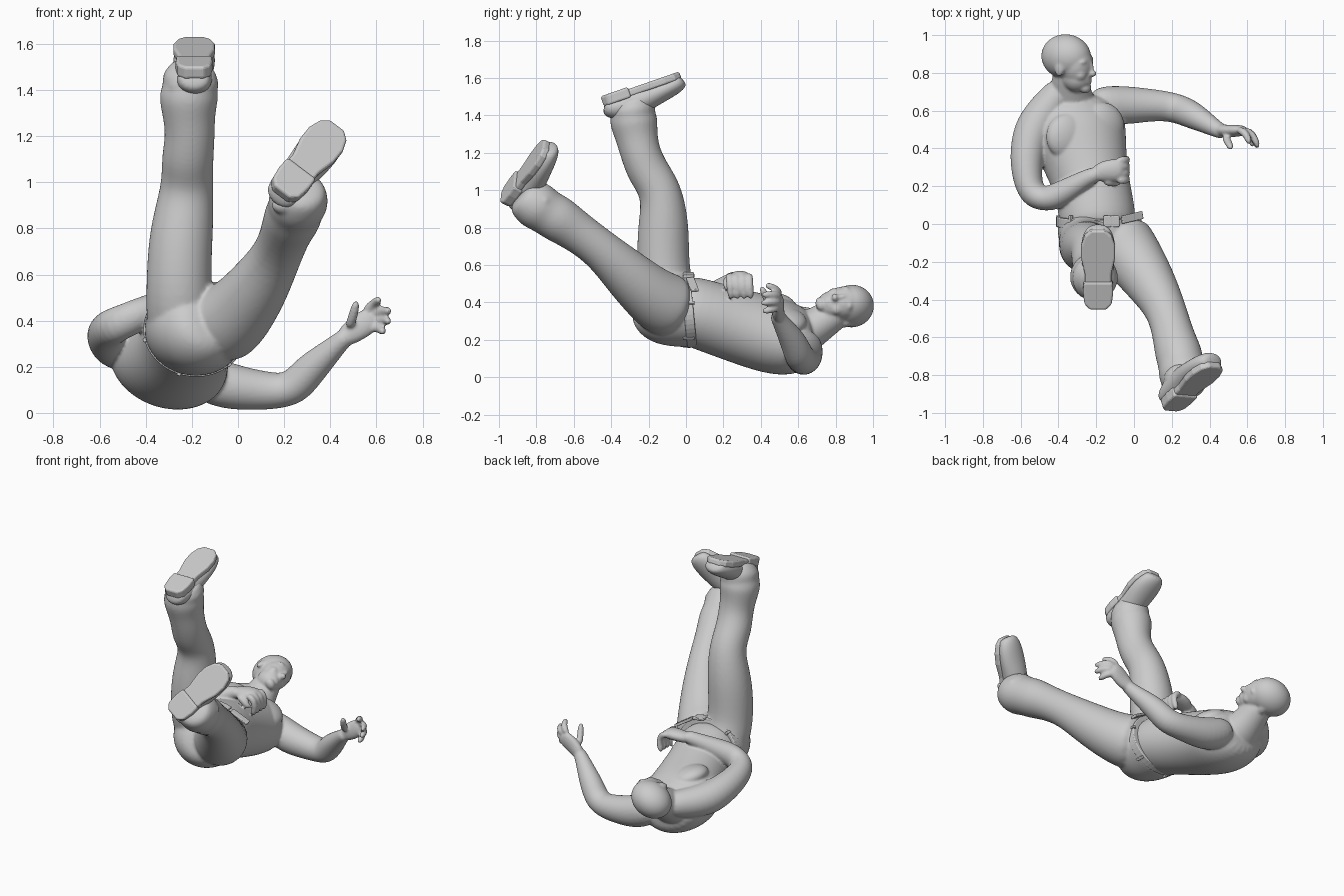
import bpy, bmesh, math
from mathutils import Vector, Matrix

default_cube = bpy.data.objects.get("Cube")
if default_cube:
    bpy.data.objects.remove(default_cube, do_unlink=True)


def finish(bm, name, subdivisions=0, voxel=0, bevel=0, smooth=True):
    """Turn a bmesh into an object and add its modifiers."""
    bmesh.ops.recalc_face_normals(bm, faces=bm.faces[:])
    mesh = bpy.data.meshes.new(name)
    bm.to_mesh(mesh)
    bm.free()
    for poly in mesh.polygons:
        poly.use_smooth = smooth
    obj = bpy.data.objects.new(name, mesh)
    bpy.context.collection.objects.link(obj)
    if subdivisions:
        sub = obj.modifiers.new("Subdivision", 'SUBSURF')
        sub.levels = sub.render_levels = subdivisions
    if voxel:
        remesh = obj.modifiers.new("Blend", 'REMESH')
        remesh.mode = 'VOXEL'
        remesh.voxel_size = voxel
        remesh.use_smooth_shade = True
        relax = obj.modifiers.new("Relax", 'SMOOTH')
        relax.factor = 0.5
        relax.iterations = 6
    if bevel:
        edge = obj.modifiers.new("Bevel", 'BEVEL')
        edge.width = bevel
        edge.segments = 3
    return obj


def loft(bm, sections, side=(1, 0, 0), end_side=None, segments=14):
    """Sweep ellipses (x, y, z, half width, half depth) along a path."""
    centres = [Vector(s[:3]) for s in sections]
    start, end = Vector(side), Vector(end_side or side)
    rings, last = [], len(sections) - 1
    for i, section in enumerate(sections):
        tangent = (centres[min(i + 1, last)] - centres[max(i - 1, 0)]).normalized()
        across = start.lerp(end, i / last)
        across = (across - tangent * across.dot(tangent)).normalized()
        depth = tangent.cross(across)
        width, thick = section[3], section[-1]
        ring = []
        for k in range(segments):
            angle = math.tau * k / segments
            offset = across * math.cos(angle) * width + depth * math.sin(angle) * thick
            ring.append(bm.verts.new(centres[i] + offset))
        rings.append(ring)
    for low, high in zip(rings, rings[1:]):
        for k in range(segments):
            n = (k + 1) % segments
            bm.faces.new((low[k], low[n], high[n], high[k]))
    bm.faces.new(rings[0][::-1])
    bm.faces.new(rings[-1])


def ellipsoid(bm, centre, radii, frame=Matrix.Identity(4)):
    matrix = frame @ Matrix.Translation(centre) @ Matrix.Diagonal((*radii, 1))
    bmesh.ops.create_uvsphere(bm, u_segments=18, v_segments=12, radius=1, matrix=matrix)


def axes(origin, x, y, z):
    """Local frame from three axis directions."""
    frame = Matrix((x, y, z)).transposed().to_4x4()
    frame.translation = origin
    return frame


def box(bm, matrix, size):
    bmesh.ops.create_cube(bm, size=1, matrix=matrix @ Matrix.Diagonal((*size, 1)))


# Bare upper body, blended into one skin
skin = bmesh.new()
waist_side, chest_side = Vector((1, .05, -.1)), Vector((.87, .28, -.38)).normalized()
loft(skin, [(-.19, -.06, .375, .19, .17), (-.19, .03, .355, .208, .188),
            (-.222, .2, .298, .2, .193), (-.265, .36, .25, .232, .203),
            (-.305, .5, .215, .275, .206), (-.315, .6, .202, .24, .18),
            (-.32, .69, .215, .16, .13)], waist_side, chest_side, 24)
spine = Vector((-.25, .92, .1))
spine = (spine - chest_side * spine.dot(chest_side)).normalized()
chest = axes((-.3, .47, .225), chest_side, spine, chest_side.cross(spine))
for s in (-1, 1):
    ellipsoid(skin, (s * .1, .02, .118), (.13, .13, .066), chest)  # pectoral

# Neck
loft(skin, [(-.325, .57, .2, .17, .13), (-.335, .66, .25, .125, .11),
            (-.34, .75, .31, .1, .095), (-.34, .86, .38, .08, .08)])

# Arms, each starting at the neck muscle
loft(skin, [(-.36, .74, .29, .075), (-.43, .65, .28, .095), (-.53, .515, .285, .112),
            (-.57, .38, .33, .094), (-.568, .24, .36, .082), (-.53, .14, .382, .081),
            (-.44, .13, .42, .078), (-.34, .185, .465, .065), (-.24, .25, .518, .045),
            (-.18, .27, .535, .042)], side=(.3, .2, 1))
loft(skin, [(-.24, .64, .2, .09), (-.08, .627, .12, .11), (.06, .63, .1, .092),
            (.17, .625, .094, .081), (.245, .607, .108, .08), (.31, .577, .185, .075),
            (.38, .537, .25, .059), (.45, .495, .315, .042), (.48, .485, .34, .04)],
     side=(0, 1, .2))

# Hands: palm, then fingers as base, knuckle and tip
loft(skin, [(.44, .5, .31, .038, .034), (.5, .49, .355, .056, .034),
            (.55, .495, .39, .06, .032), (.595, .495, .42, .048, .024)], (-.5, .1, .8))
loft(skin, [(-.22, .26, .52, .04, .034), (-.16, .28, .53, .058, .037),
            (-.1, .285, .535, .064, .038), (-.05, .285, .53, .056, .03)], (-.2, 1, .1))
left_fingers = [((.55, .5, .44), (.592, .485, .475), (.615, .42, .495)),
                ((.57, .5, .425), (.63, .48, .445), (.66, .4, .44)),
                ((.585, .5, .4), (.638, .47, .405), (.655, .395, .395)),
                ((.58, .495, .375), (.62, .47, .365), (.63, .405, .35)),
                ((.48, .47, .37), (.5, .43, .42), (.515, .4, .49))]
for finger in left_fingers:
    loft(skin, [(*p, r) for p, r in zip(finger, (.023, .021, .018))], (.3, .5, .8))
for i in range(4):
    y = .232 + .035 * i
    loft(skin, [(-.09, y, .545, .023), (-.045, y, .53, .022),
                (-.035, y + .005, .475, .02), (-.055, y + .01, .415, .017)], (0, 1, 0))
loft(skin, [(-.16, .23, .53, .026), (-.11, .215, .51, .023), (-.07, .225, .465, .019)])

# Head in its own frame: left, forward, up
up = Vector((0, .97, .2)).normalized()
forward = Vector((.9, -.06, .4))
forward = (forward - up * forward.dot(up)).normalized()
head = axes((-.345, .855, .38), up.cross(forward), forward, up)
ellipsoid(skin, (0, -.015, .03), (.112, .14, .12), head)      # skull
ellipsoid(skin, (0, .045, -.01), (.092, .09, .115), head)     # face
ellipsoid(skin, (0, .045, -.075), (.078, .085, .08), head)    # jaw
ellipsoid(skin, (0, .095, -.13), (.04, .032, .028), head)     # chin
ellipsoid(skin, (0, .127, -.025), (.014, .018, .045), head)   # nose bridge
ellipsoid(skin, (0, .136, -.048), (.022, .024, .018), head)   # nose tip
ellipsoid(skin, (0, .108, -.093), (.036, .022, .018), head)   # mouth
for s in (-1, 1):
    ellipsoid(skin, (s * .034, .1, .02), (.038, .023, .016), head)     # brow
    ellipsoid(skin, (s * .042, .082, -.05), (.036, .037, .037), head)  # cheek
    ellipsoid(skin, (s * .1, -.012, -.02), (.013, .026, .04), head)    # ear
finish(skin, "upper_body", subdivisions=2, voxel=.0075)

# Trousers: pelvis, seat and both legs blended
cloth = bmesh.new()
loft(cloth, [(-.187, .035, .357, .221, .198), (-.187, .01, .356, .221, .198),
             (-.185, -.06, .362, .222, .2), (-.165, -.14, .37, .205, .194),
             (-.14, -.2, .39, .16, .16), (-.12, -.24, .41, .1, .1)],
     waist_side, segments=24)
loft(cloth, [(-.235, -.02, .32, .14), (-.245, -.07, .4, .158), (-.258, -.12, .52, .145),
             (-.252, -.123, .72, .144), (-.235, -.12, .86, .134), (-.218, -.133, 1, .114),
             (-.22, -.205, 1.1, .116), (-.207, -.245, 1.2, .11), (-.213, -.265, 1.29, .116),
             (-.215, -.28, 1.37, .135), (-.207, -.285, 1.41, .12),
             (-.205, -.285, 1.45, .13), (-.195, -.295, 1.485, .105), (-.19, -.305, 1.51, .09)])
loft(cloth, [(-.1, -.05, .365, .175), (-.045, -.13, .395, .178), (.02, -.21, .455, .158),
             (.1, -.33, .565, .136), (.175, -.46, .69, .107), (.21, -.6, .79, .114),
             (.238, -.69, .85, .13), (.25, -.75, .885, .122), (.262, -.8, .92, .138),
             (.275, -.86, .955, .115), (.28, -.89, .98, .09)])
# Cloth folds at the knees and above the cuffs
for bend in ((-.22, -.24, 1.05), (-.285, -.3, 1.38), (.21, -.52, .67), (.33, -.76, .94),
             (-.25, -.35, 1.42), (.2, -.88, .9)):
    ellipsoid(cloth, bend, (.055, .045, .04))
finish(cloth, "trousers", subdivisions=2, voxel=.01)

# Belt, loops and buckle
belt = bmesh.new()
loft(belt, [(-.187, -.012, .354, .224, .199), (-.187, .04, .359, .224, .199)],
     waist_side, segments=48)
finish(belt, "belt", bevel=.006, smooth=False)
loops = bmesh.new()
for step in range(6):
    angle = math.tau * (step + .2) / 6
    spot = Vector((-.187 + .22 * math.cos(angle), .014, .357 + .196 * math.sin(angle)))
    box(loops, Matrix.Translation(spot) @ Matrix.Rotation(-angle, 4, 'Y'), (.02, .062, .018))
finish(loops, "belt_loops", bevel=.004, smooth=False)
buckle = bmesh.new()
box(buckle, Matrix.Translation((-.12, .014, .545)) @ Matrix.Rotation(.2, 4, 'Y'), (.085, .06, .018))
finish(buckle, "belt_buckle", bevel=.006, smooth=False)
strap = bmesh.new()
box(strap, Matrix.Translation((-.01, .035, .495)) @ Matrix.Rotation(.55, 4, 'Y')
    @ Matrix.Rotation(.2, 4, 'Z'), (.13, .042, .018))
finish(strap, "belt_end", bevel=.005, smooth=False)


def slab(name, frame, outline, bottom, top):
    """Symmetrical flat outline, thickened."""
    bm = bmesh.new()
    rim = outline + [(a, -w) for a, w in reversed(outline)]
    face = bm.faces.new([bm.verts.new((a, w, bottom)) for a, w in rim])
    grown = bmesh.ops.extrude_face_region(bm, geom=[face])["geom"]
    moved = [v for v in grown if isinstance(v, bmesh.types.BMVert)]
    bmesh.ops.translate(bm, verts=moved, vec=(0, 0, top - bottom))
    bm.transform(frame)
    finish(bm, name, bevel=.012, smooth=False)


def shoe(prefix, heel, toe_direction, sole_normal):
    along = Vector(toe_direction).normalized()
    above = -Vector(sole_normal)
    above = (above - along * above.dot(along)).normalized()
    frame = axes(heel, along, above.cross(along), above)
    upper = bmesh.new()
    profile = [(-.005, .055, .08), (.02, .076, .12), (.1, .082, .15), (.19, .083, .15),
               (.28, .094, .13), (.36, .092, .115), (.415, .074, .1), (.44, .05, .075)]
    loft(upper, [(a, 0, h / 2 + .008, w, h / 2) for a, w, h in profile], side=(0, 1, 0))
    ellipsoid(upper, (.13, 0, .105), (.095, .078, .09))
    upper.transform(frame)
    finish(upper, prefix + "_shoe", subdivisions=2)
    slab(prefix + "_sole", frame, [(.005, .045), (.03, .068), (.12, .07), (.19, .07), (.28, .09),
                                   (.35, .09), (.405, .072), (.436, .038)], .004, .045)
    slab(prefix + "_heel", frame, [(-.005, .042), (.025, .072), (.09, .08), (.15, .077)], -.008, .05)


shoe("right", (-.19, -.45, 1.495), (0, .95, .33), (0, -.33, .95))
shoe("left", (.195, -.985, .96), (.54, .5, .66), (.26, -.86, .44))
